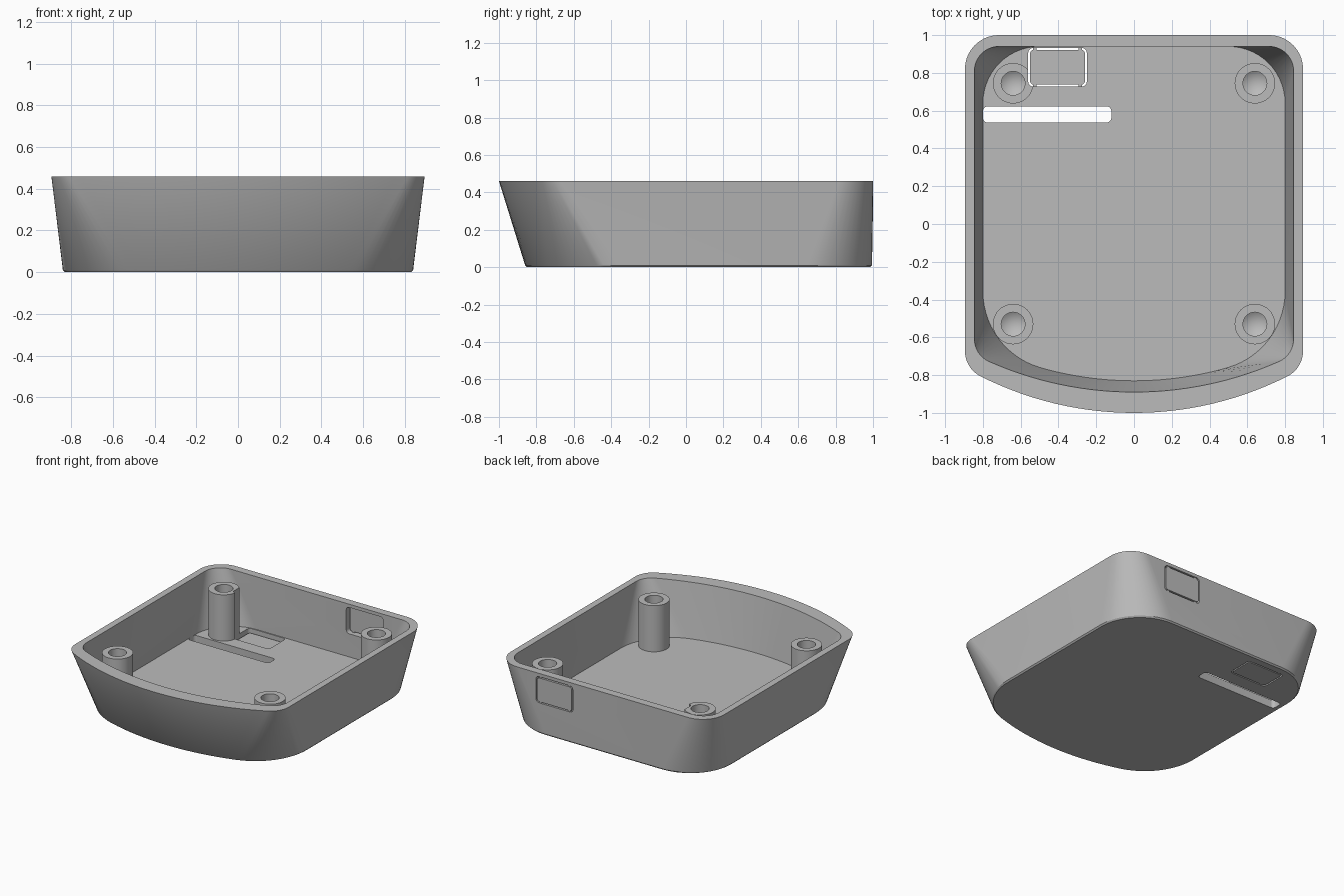
import bpy, bmesh, math
from mathutils import Vector

if "Cube" in bpy.data.objects:
    bpy.data.objects.remove(bpy.data.objects["Cube"])

grey = bpy.data.materials.new("plain_grey")
grey.use_nodes = True
colour = (0.5, 0.5, 0.5, 1)
grey.diffuse_color = colour
grey.node_tree.nodes["Principled BSDF"].inputs["Base Color"].default_value = colour

HEIGHT, FLOOR = 0.46, 0.06


def make_object(name, bm):
    bmesh.ops.recalc_face_normals(bm, faces=bm.faces)
    mesh = bpy.data.meshes.new(name)
    bm.to_mesh(mesh)
    bm.free()
    mesh.materials.append(grey)
    obj = bpy.data.objects.new(name, mesh)
    bpy.context.collection.objects.link(obj)
    return obj


def activate(obj):
    bpy.ops.object.select_all(action='DESELECT')
    obj.select_set(True)
    bpy.context.view_layer.objects.active = obj


def smooth(obj):
    activate(obj)
    bpy.ops.object.shade_smooth_by_angle(angle=math.radians(30))


def cut(obj, cutter):
    mod = obj.modifiers.new("cut", 'BOOLEAN')
    mod.operation, mod.solver, mod.object = 'DIFFERENCE', 'EXACT', cutter
    activate(obj)
    bpy.ops.object.modifier_apply(modifier=mod.name)


def outline(half, back, front, bow, back_r, front_r, steps=14):
    """Rounded outline with a bowed front, starting at the back middle."""
    pts = []
    for i in range(steps + 1):
        a = math.pi / 2 * (1 - i / steps)
        pts.append((half - back_r + back_r * math.cos(a), back - back_r + back_r * math.sin(a)))
    bow_y = front + bow
    cx = half - front_r
    cy = bow_y - math.sqrt((bow - front_r) ** 2 - cx ** 2)
    end = math.atan2(cy - bow_y, cx)
    for i in range(steps + 1):
        a = end * i / steps
        pts.append((cx + front_r * math.cos(a), cy + front_r * math.sin(a)))
    for i in range(1, steps + 1):
        a = end + (-math.pi / 2 - end) * i / steps
        pts.append((bow * math.cos(a), bow_y + bow * math.sin(a)))
    return pts + [(-x, y) for x, y in reversed(pts[:-1])]


def rounded_box(name, centre, size, axis, radius):
    """Box whose edges along one axis are rounded."""
    bm = bmesh.new()
    bmesh.ops.create_cube(bm, size=1)
    for v in bm.verts:
        v.co = Vector(centre) + Vector(c * s for c, s in zip(v.co, size))
    edges = [e for e in bm.edges
             if abs((e.verts[0].co - e.verts[1].co)[axis]) > size[axis] / 2]
    bmesh.ops.bevel(bm, geom=edges, offset=radius, segments=5, profile=0.5, affect='EDGES')
    return make_object(name, bm)


# Tray: lofted outer wall, rim, inner wall and floor
sections = [
    (0, outline(0.83, 0.985, -0.85, 1.8, 0.34, 0.43)),
    (0.01, outline(0.84, 0.995, -0.86, 1.8, 0.35, 0.44)),
    (HEIGHT, outline(0.895, 1.0, -1.0, 1.8, 0.18, 0.15)),
    (HEIGHT, outline(0.845, 0.94, -0.89, 1.9, 0.13, 0.13)),
    (FLOOR, outline(0.80, 0.94, -0.83, 1.8, 0.30, 0.42)),
]
bm = bmesh.new()
loops = [[bm.verts.new((x, y, z)) for x, y in pts] for z, pts in sections]
for low, high in zip(loops, loops[1:]):
    for i in range(len(low)):
        j = (i + 1) % len(low)
        bm.faces.new((low[i], low[j], high[j], high[i]))
bm.faces.new(loops[0])
bm.faces.new(loops[-1])
tray = make_object("tray", bm)

# Screw posts with drilled, cone-ended holes
profile = [(0, 0.04), (0.107, 0.04), (0.107, 0.41), (0.063, 0.41), (0.063, 0.14), (0, 0.10)]
posts = []
for side, sx in (("left", 1), ("right", -1)):
    for end, y in (("front", -0.53), ("back", 0.745)):
        bm = bmesh.new()
        verts = [bm.verts.new((r, 0, z)) for r, z in profile]
        edges = [bm.edges.new(pair) for pair in zip(verts, verts[1:])]
        bmesh.ops.spin(bm, geom=verts + edges, cent=(0, 0, 0), axis=(0, 0, 1),
                       angle=math.tau, steps=40)
        bmesh.ops.remove_doubles(bm, verts=bm.verts, dist=0.0005)
        bmesh.ops.translate(bm, verts=bm.verts, vec=(sx * 0.64, y, 0))
        posts.append(make_object(f"{end}_{side}_screw_post", bm))

# Openings: cable slot, floor hatch and back hatch
slot = rounded_box("slot_cutter", (-0.46, 0.58, 0), (0.68, 0.085, 0.3), 2, 0.025)
floor_hole = rounded_box("floor_cutter", (-0.405, 0.83, 0.2), (0.31, 0.204, 0.6), 2, 0.025)
back_hole = rounded_box("back_cutter", (0.405, 0.97, 0.335), (0.31, 0.2, 0.2), 1, 0.025)
for cutter in (slot, floor_hole, back_hole):
    cut(tray, cutter)
cut(posts[-1], floor_hole)
for cutter in (slot, floor_hole, back_hole):
    bpy.data.objects.remove(cutter)

# Knock-out hatch panels, held by small tabs across the gap
panels = [
    rounded_box("floor_hatch", (-0.405, 0.83, 0.015), (0.29, 0.184, 0.03), 2, 0.018),
    rounded_box("back_hatch", (0.405, 0.984, 0.335), (0.29, 0.03, 0.18), 1, 0.018),
]
for dx in (-0.12, 0.12):
    for s in (-1, 1):
        panels.append(rounded_box("floor_hatch_tab", (-0.405 + dx, 0.83 + s * 0.097, 0.015),
                                  (0.02, 0.014, 0.02), 2, 0.001))
        panels.append(rounded_box("back_hatch_tab", (0.405 + dx, 0.984, 0.335 + s * 0.095),
                                  (0.02, 0.02, 0.014), 1, 0.001))

for obj in [tray] + posts + panels:
    smooth(obj)
